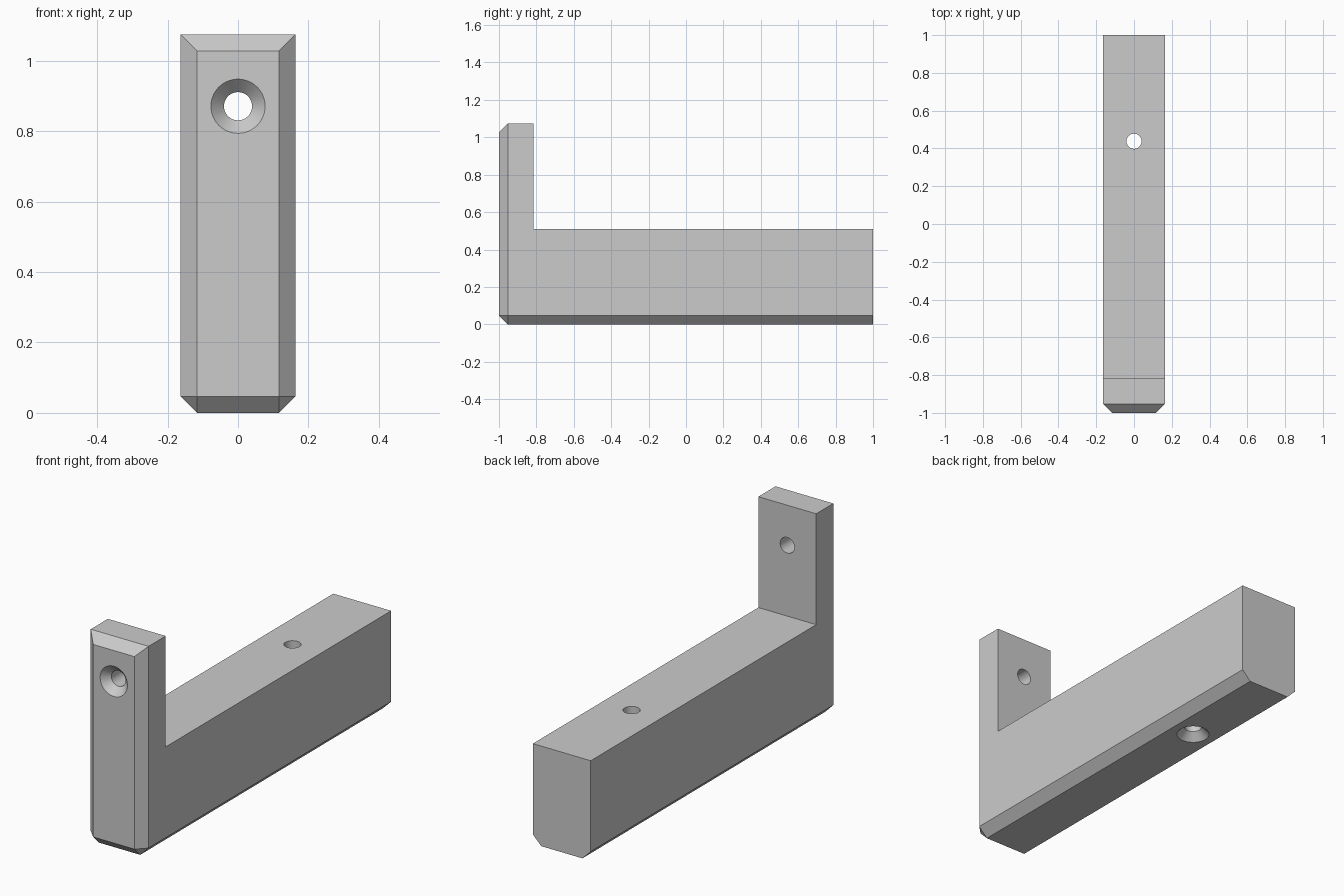
import bpy, bmesh, math
from mathutils import Matrix

if "Cube" in bpy.data.objects:
    bpy.data.objects.remove(bpy.data.objects["Cube"])

HALF_W, CHAMFER = 0.163, 0.047
HEIGHT, ARM_TOP, PLATE_BACK = 1.075, 0.51, -0.815
HOLE_R, SINK_R, SINK_DEPTH = 0.04, 0.077, 0.038

grey = bpy.data.materials.new("plain grey")
grey.diffuse_color = (0.6, 0.6, 0.6, 1)
grey.use_nodes = True
grey.node_tree.nodes["Principled BSDF"].inputs["Base Color"].default_value = grey.diffuse_color


def add_object(name, bm):
    bmesh.ops.recalc_face_normals(bm, faces=bm.faces)
    mesh = bpy.data.meshes.new(name)
    bm.to_mesh(mesh)
    bm.free()
    mesh.materials.append(grey)
    obj = bpy.data.objects.new(name, mesh)
    bpy.context.collection.objects.link(obj)
    return obj


# L-shaped bracket: side profile pushed across the width
bm = bmesh.new()
profile = [(-1, 0), (1, 0), (1, ARM_TOP), (PLATE_BACK, ARM_TOP),
           (PLATE_BACK, HEIGHT), (-1, HEIGHT)]
side = bm.faces.new([bm.verts.new((-HALF_W, y, z)) for y, z in profile])
ext = bmesh.ops.extrude_face_region(bm, geom=[side])
bmesh.ops.translate(bm, vec=(2 * HALF_W, 0, 0),
                    verts=[g for g in ext["geom"] if isinstance(g, bmesh.types.BMVert)])
bmesh.ops.recalc_face_normals(bm, faces=bm.faces)


# Chamfer all front edges and the long bottom edges
def is_chamfered(edge):
    a, b = (v.co for v in edge.verts)
    front = a.y < -0.99 and b.y < -0.99
    bottom = a.z < 0.01 and b.z < 0.01 and abs(a.y - b.y) > 1
    return front or bottom


bmesh.ops.bevel(bm, geom=[e for e in bm.edges if is_chamfered(e)], offset=CHAMFER,
                offset_type='OFFSET', segments=1, affect='EDGES', profile=0.5)
bracket = add_object("bracket", bm)


# Countersunk screw holes: lathed cutter along +z, wide end at the origin
def cut_hole(name, length, matrix):
    bm = bmesh.new()
    n = 48
    rings = []
    for r, z in [(SINK_R, -0.05), (SINK_R, 0), (HOLE_R, SINK_DEPTH), (HOLE_R, length)]:
        rings.append([bm.verts.new((r * math.cos(2 * math.pi * i / n),
                                    r * math.sin(2 * math.pi * i / n), z)) for i in range(n)])
    for lo, hi in zip(rings, rings[1:]):
        for i in range(n):
            j = (i + 1) % n
            bm.faces.new((lo[i], lo[j], hi[j], hi[i]))
    bm.faces.new(rings[0][::-1])
    bm.faces.new(rings[-1])
    bm.transform(matrix)
    cutter = add_object(name, bm)
    cutter.hide_render = True
    mod = bracket.modifiers.new(name, 'BOOLEAN')
    mod.operation, mod.solver, mod.object = 'DIFFERENCE', 'EXACT', cutter
    bpy.context.view_layer.objects.active = bracket
    bpy.ops.object.modifier_apply(modifier=mod.name)
    bpy.data.objects.remove(cutter)


cut_hole("plate_hole_cutter", 0.3,
         Matrix.Translation((0, -1, 0.871)) @ Matrix.Rotation(-math.pi / 2, 4, 'X'))
cut_hole("arm_hole_cutter", 0.6, Matrix.Translation((0, 0.438, 0)))

# Smooth hole walls, sharp edges elsewhere
bpy.ops.object.select_all(action='DESELECT')
bracket.select_set(True)
bpy.context.view_layer.objects.active = bracket
bpy.ops.object.shade_smooth_by_angle(angle=math.radians(30))
